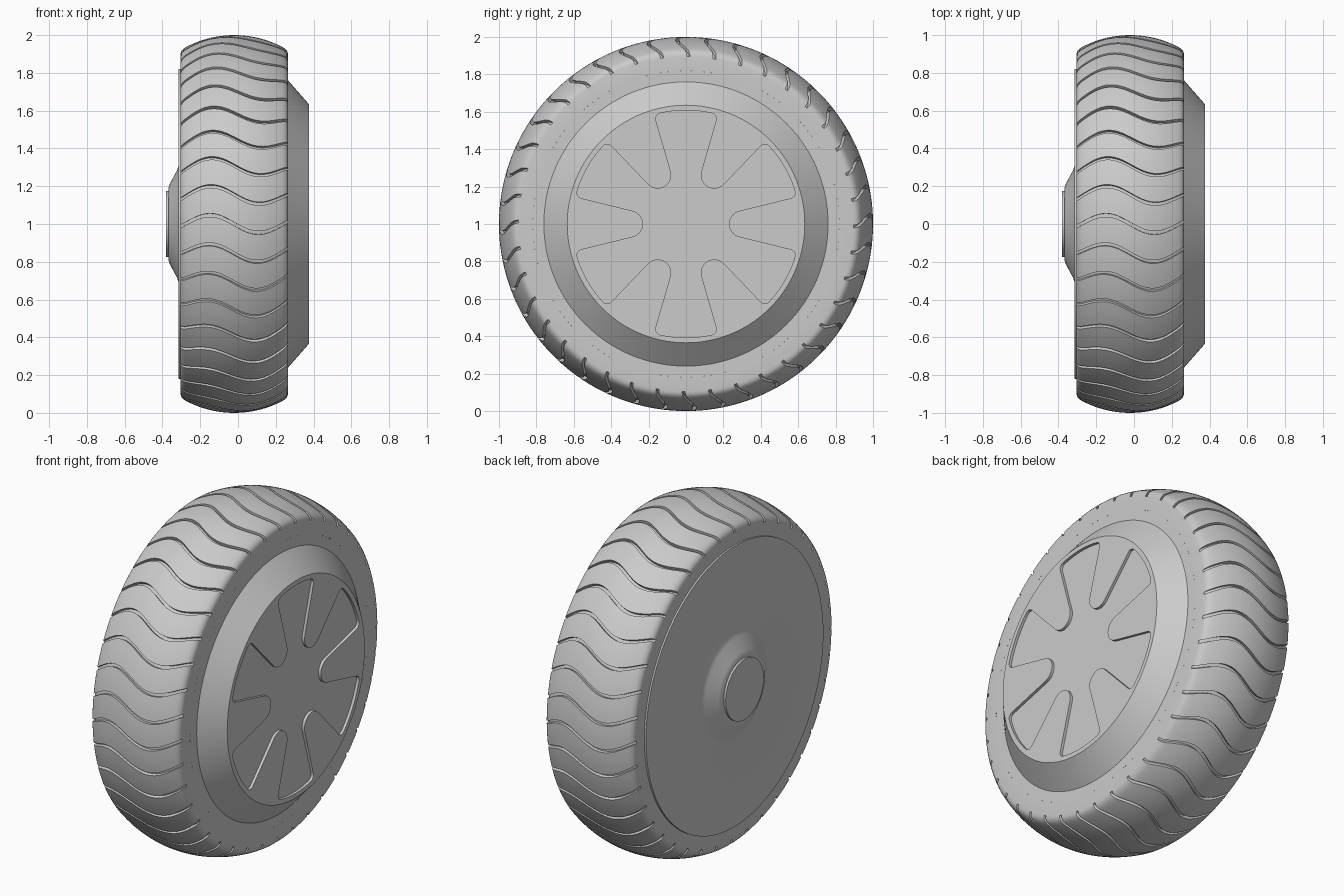
import bpy, bmesh
from math import sin, cos, pi, radians, asin, sqrt

cube = bpy.data.objects.get("Cube")
if cube:
    bpy.data.objects.remove(cube, do_unlink=True)

grey = bpy.data.materials.new("plain grey")
grey.use_nodes = True
grey.diffuse_color = (0.6, 0.6, 0.6, 1)
grey.node_tree.nodes["Principled BSDF"].inputs["Base Color"].default_value = (0.6, 0.6, 0.6, 1)


def point(x, r, a):
    """Axle runs along x at height 1; angle is measured from the top."""
    return (x, r * sin(a), 1 + r * cos(a))


def make_object(name, bm):
    bmesh.ops.remove_doubles(bm, verts=bm.verts, dist=1e-5)
    bmesh.ops.recalc_face_normals(bm, faces=bm.faces)
    mesh = bpy.data.meshes.new(name)
    bm.to_mesh(mesh)
    bm.free()
    mesh.materials.append(grey)
    obj = bpy.data.objects.new(name, mesh)
    bpy.context.collection.objects.link(obj)
    return obj


def select_only(obj):
    bpy.ops.object.select_all(action="DESELECT")
    obj.select_set(True)
    bpy.context.view_layer.objects.active = obj


def smooth(obj, angle=32):
    select_only(obj)
    bpy.ops.object.shade_smooth_by_angle(angle=radians(angle))


def bridge(bm, rings):
    n = len(rings[0])
    for a, b in zip(rings, rings[1:]):
        for i in range(n):
            j = (i + 1) % n
            bm.faces.new((a[i], a[j], b[j], b[i]))


# Tyre: crowned tread with wavy grooves running across it
GROOVES, HALF_GROOVE, DEPTH = 40, 0.009, 0.02
MID, HALF, CROWN = -0.02, 0.285, 0.548
pitch = 2 * pi / GROOVES

shoulder = [(HALF, 0.82, 0), (HALF, 0.895, 0), (HALF - 0.002, 0.907, 0.6),
            (HALF - 0.006, 0.917, 1), (HALF - 0.015, 0.927, 1)]
STEPS = 24
edge = HALF - 0.025
tread = []
for i in range(STEPS + 1):
    u = edge * (1 - 2 * i / STEPS)
    tread.append((u, 1 - CROWN + sqrt(CROWN ** 2 - u ** 2), 1))
profile = shoulder + tread + [(-u, r, d) for u, r, d in reversed(shoulder)]

columns = [(-HALF_GROOVE, 0), (-HALF_GROOVE, 1), (HALF_GROOVE, 1), (HALF_GROOVE, 0)]
gap = pitch - 2 * HALF_GROOVE
columns += [(HALF_GROOVE + gap * k / 4, 0) for k in (1, 2, 3)]

bm = bmesh.new()
rings = []
for u, r, d in profile:
    x = u + MID
    wave = 0.048 * cos(2 * pi * (x + 0.15) / 0.52)
    rings.append([bm.verts.new(point(x, r - DEPTH * d * low, k * pitch + wave + off))
                  for k in range(GROOVES) for off, low in columns])
bridge(bm, rings)
smooth(make_object("tyre", bm))

# Wheel body: outer cone, rim drum, back plate and blended hub boss
body = [(0.375, 0.635), (0.265, 0.76), (0.265, 0.82), (-0.315, 0.82),
        (-0.315, 0.31), (-0.322, 0.285), (-0.36, 0.215), (-0.367, 0.195),
        (-0.368, 0.176), (-0.38, 0.176)]
SEGMENTS = 128
bm = bmesh.new()
rings = [[bm.verts.new(point(x, r, 2 * pi * i / SEGMENTS)) for i in range(SEGMENTS)]
         for x, r in body]
bridge(bm, rings)
bm.faces.new(rings[0])
bm.faces.new(rings[-1])
wheel = make_object("wheel_body", bm)

# Six-armed recess outline: radial sides, rounded valleys and rounded arm corners
SIDE, VALLEY, OUTER, CORNER = radians(13.8), 0.072, 0.608, 0.03
valley_r = VALLEY / sin(SIDE)
corner_r = OUTER - CORNER
corner_turn = asin(CORNER / corner_r)


def arc(centre_r, centre_a, radius, start, end, n):
    pts = []
    for i in range(n + 1):
        t = start + (end - start) * i / n
        pts.append((centre_r * cos(centre_a) + radius * cos(t),
                    centre_r * sin(centre_a) + radius * sin(t)))
    return pts


outline = []
for k in range(6):
    a = radians(30 + 60 * k)
    first = a + SIDE + corner_turn
    last = a + radians(60) - SIDE - corner_turn
    outline += arc(valley_r, a, VALLEY, a - pi / 2 - SIDE, a - 3 * pi / 2 + SIDE, 14)
    outline += arc(corner_r, first, CORNER, a + SIDE - pi / 2, first, 6)
    outline += arc(0, 0, OUTER, first, last, 10)[1:-1]
    outline += arc(corner_r, last, CORNER, last, last + corner_turn + pi / 2, 6)

bm = bmesh.new()
rings = [[bm.verts.new((x, s, 1 + c)) for c, s in outline] for x in (0.359, 0.42)]
bridge(bm, rings)
for ring in rings:
    bm.faces.new(ring)
cutter = make_object("recess_cutter", bm)
cutter.hide_render = True

# Cut the recess into the outer face
cut = wheel.modifiers.new("recess", "BOOLEAN")
cut.operation = "DIFFERENCE"
cut.solver = "EXACT"
cut.object = cutter
select_only(wheel)
bpy.ops.object.modifier_apply(modifier=cut.name)
bpy.data.objects.remove(cutter, do_unlink=True)
smooth(wheel)
